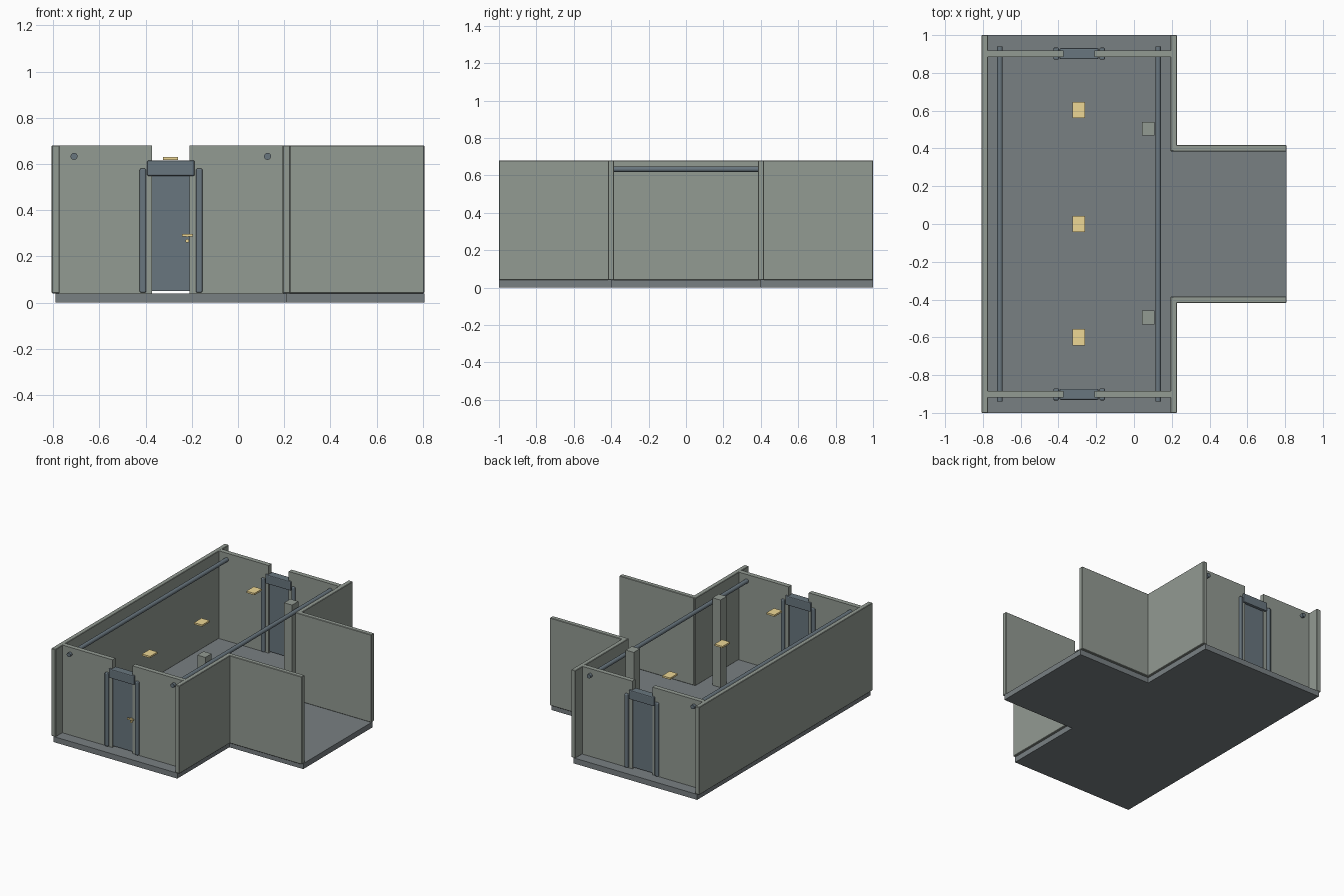
import bpy, math

if "Cube" in bpy.data.objects:
    bpy.data.objects.remove(bpy.data.objects["Cube"])


def material(name, rgb):
    m = bpy.data.materials.new(name)
    m.diffuse_color = (*rgb, 1)
    m.use_nodes = True
    m.node_tree.nodes["Principled BSDF"].inputs["Base Color"].default_value = m.diffuse_color
    return m


WALL = material("wall_paint", (0.29, 0.325, 0.29))
FLOOR = material("floor_slab", (0.19, 0.215, 0.225))
STEEL = material("blue_steel", (0.14, 0.18, 0.21))
BRASS = material("brass", (0.85, 0.68, 0.30))


def finish(ob, name, mat, bevel=0.0, segments=1):
    ob.name = name
    ob.data.materials.append(mat)
    if bevel:
        mod = ob.modifiers.new("bevel", 'BEVEL')
        mod.width, mod.segments = bevel, segments
    return ob


def box(name, x, y, z, mat, bevel=0.0, segments=1):
    """Box from (min, max) ranges on each axis."""
    ranges = [sorted(r) for r in (x, y, z)]
    bpy.ops.mesh.primitive_cube_add(size=1, location=[(a + b) / 2 for a, b in ranges])
    ob = bpy.context.object
    ob.scale = [b - a for a, b in ranges]
    bpy.ops.object.transform_apply(location=False, rotation=False, scale=True)
    return finish(ob, name, mat, bevel, segments)


def rod(name, loc, radius, length, mat, sides=24):
    """Cylinder along y."""
    bpy.ops.mesh.primitive_cylinder_add(vertices=sides, radius=radius, depth=length,
                                        location=loc, rotation=(math.pi / 2, 0, 0))
    bpy.ops.object.shade_smooth_by_angle(angle=math.radians(40))
    return finish(bpy.context.object, name, mat)


BASE, TOP = 0.04, 0.68

# Floor slabs
box("hall_floor", (-0.79, 0.21), (-1, 1), (0, 0.04), FLOOR)
box("wing_floor", (0.21, 0.807), (-0.4, 0.4), (0, 0.04), FLOOR)

# Long closed wall
box("long_wall", (-0.807, -0.773), (-1, 1), (BASE, TOP), WALL, 0.003)

for s, end in ((-1, "front"), (1, "back")):
    # Hall side wall and wing wall
    box(f"{end}_side_wall", (0.193, 0.227), (s * 0.385, s), (BASE, TOP), WALL, 0.003)
    box(f"{end}_wing_wall", (0.205, 0.807), (s * 0.384, s * 0.418), (BASE, TOP), WALL, 0.003)

    # End wall split by the doorway
    ys = (s * 0.884, s * 0.918)
    box(f"{end}_end_wall_left", (-0.775, -0.372), ys, (BASE, TOP), WALL)
    box(f"{end}_end_wall_right", (-0.21, 0.195), ys, (BASE, TOP), WALL)

    # Door leaf, jambs and header
    box(f"{end}_door", (-0.374, -0.208), (s * 0.892, s * 0.911), (0.05, 0.56), STEEL)
    for side in (-1, 1):
        cx = -0.29 + side * 0.122
        box(f"{end}_door_jamb", (cx - 0.014, cx + 0.014), (s * 0.87, s * 0.934),
            (0.043, 0.58), STEEL, 0.007, 3)
    box(f"{end}_door_header", (-0.394, -0.188), (s * 0.873, s * 0.931),
        (0.548, 0.615), STEEL, 0.006, 2)

    # Interior column
    cy = 0.505 if s > 0 else -0.495
    box(f"{end}_column", (0.043, 0.108), (cy - 0.036, cy + 0.036), (0.04, 0.678), WALL)

# Front door handle: spindle, lever and lock
rod("handle_spindle", (-0.22, -0.918, 0.29), 0.006, 0.018, BRASS, 12)
box("handle_lever", (-0.243, -0.195), (-0.931, -0.922), (0.285, 0.296), BRASS)
rod("handle_lock", (-0.22, -0.914, 0.267), 0.008, 0.012, BRASS, 12)

# Overhead pipes
for x in (-0.71, 0.128):
    rod("ceiling_pipe", (x, 0, 0.633), 0.015, 1.88, STEEL)

# Hanging lamp panels
for y in (-0.6, 0, 0.603):
    box("ceiling_lamp", (-0.325, -0.26), (y - 0.043, y + 0.043), (0.617, 0.63), BRASS)
